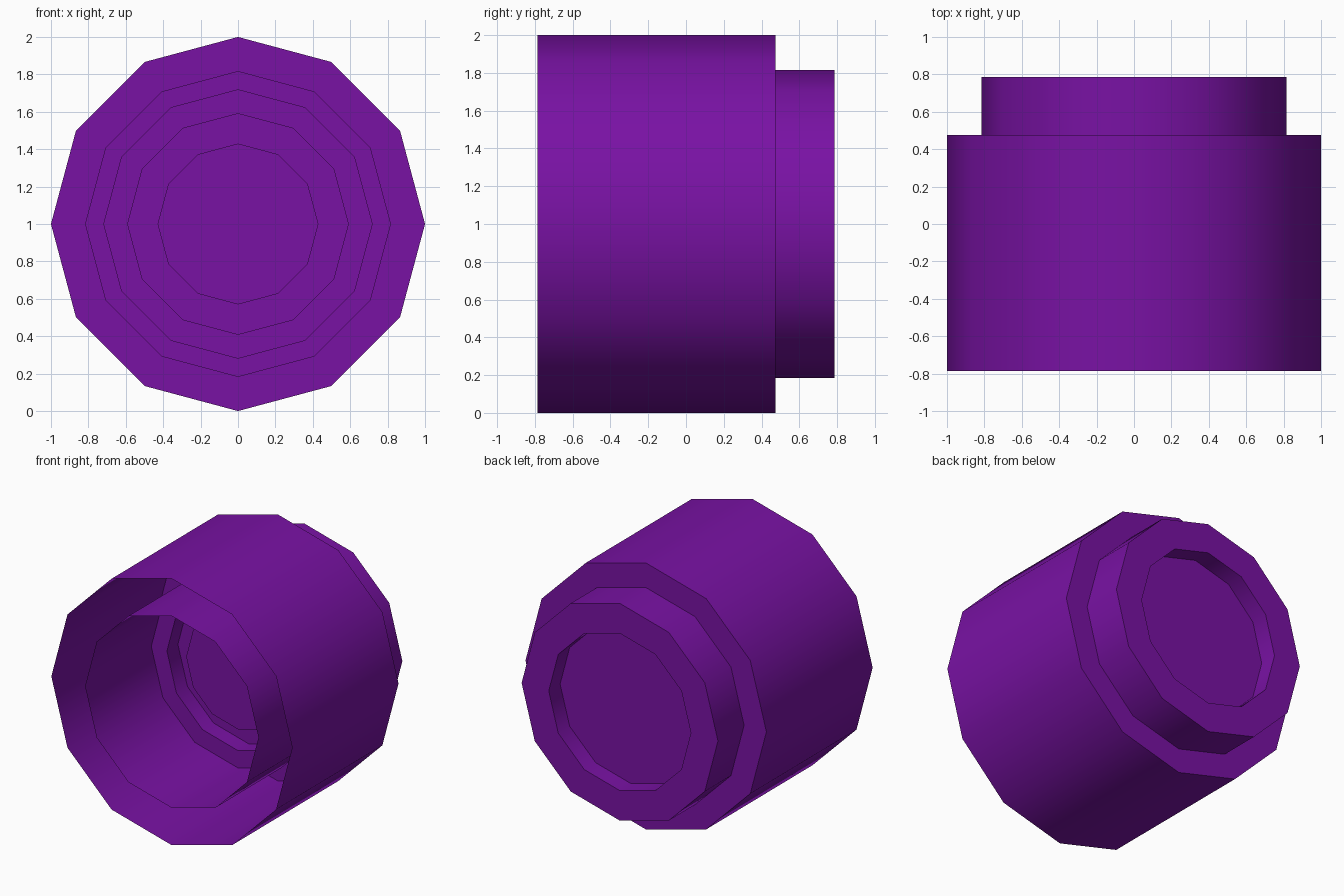
import bpy, bmesh, math

if "Cube" in bpy.data.objects:
    bpy.data.objects.remove(bpy.data.objects["Cube"])

SIDES = 12

# Shared purple material
mat = bpy.data.materials.new("purple")
mat.diffuse_color = (0.19, 0.006, 0.37, 1)
mat.use_nodes = True
mat.node_tree.nodes["Principled BSDF"].inputs["Base Color"].default_value = mat.diffuse_color


def revolve(name, profile):
    """Turn (radius, y) points around the horizontal axis at z = 1."""
    bm = bmesh.new()
    rings = []
    for r, y in profile:
        ring = []
        for i in range(SIDES if r > 0 else 0):
            a = 2 * math.pi * i / SIDES
            ring.append(bm.verts.new((r * math.cos(a), y, 1 + r * math.sin(a))))
        rings.append(ring)
    for a, b in zip(rings, rings[1:]):
        if not a:                       # closing disc at the start
            bm.faces.new(list(reversed(b)))
        elif not b:                     # closing disc at the end
            bm.faces.new(a)
        else:
            for i in range(SIDES):
                j = (i + 1) % SIDES
                bm.faces.new((a[i], a[j], b[j], b[i]))
    mesh = bpy.data.meshes.new(name)
    bm.to_mesh(mesh)
    bm.free()
    obj = bpy.data.objects.new(name, mesh)
    bpy.context.collection.objects.link(obj)
    mesh.materials.append(mat)
    bpy.ops.object.select_all(action='DESELECT')
    obj.select_set(True)
    bpy.context.view_layer.objects.active = obj
    bpy.ops.object.shade_smooth_by_angle(angle=math.radians(40))
    return obj


# Thin outer shell: recessed back disc, stepped collar, open front
outer = [(0, 0.65), (0.59, 0.65), (0.59, 0.785), (0.815, 0.785),
         (0.815, 0.475), (1, 0.475), (1, -0.785)]
revolve("outer_shell", outer)

# Thin inner tube: open front, stepped floor with a groove and centre disc
inner = [(0.72, -0.785), (0.72, 0.0), (0.59, 0.0), (0.59, 0.13),
         (0.43, 0.13), (0.43, 0.0), (0, 0.0)]
revolve("inner_tube", inner)
